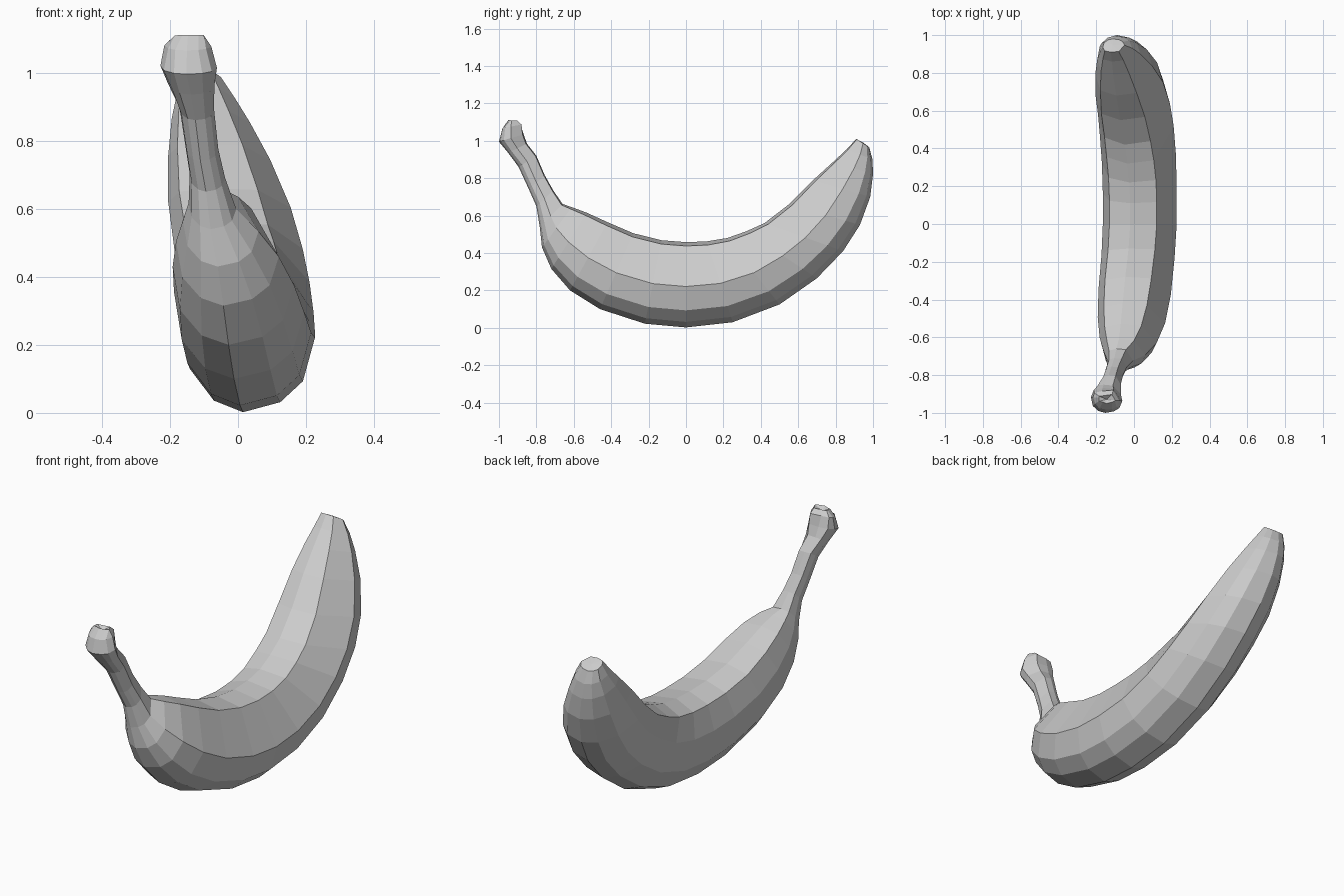
import bpy, bmesh, random

random.seed(4)

# Faceted cross-section: (across x, from outer curve to inner curve), both 0..1
PROFILE = [(.46, 0), (.74, .065), (.91, .2), (1, .48), (.73, .955),
           (.37, 1), (.09, .91), (0, .63), (.06, .28), (.24, .075)]

# Stations: outer y, outer z, inner y, inner z, x min, x max
BODY = [
    (.98, .965, .91, 1.01, -.165, -.05),
    (.997, .90, .86, .955, -.18, -.01),
    (1.0, .82, .79, .89, -.195, .035),
    (.985, .70, .68, .79, -.205, .095),
    (.93, .55, .55, .66, -.205, .155),
    (.84, .41, .42, .56, -.19, .19),
    (.70, .265, .32, .515, -.18, .21),
    (.50, .125, .22, .48, -.17, .222),
    (.25, .03, .11, .462, -.165, .226),
    (0, .002, 0, .458, -.165, .226),
    (-.22, .022, -.13, .468, -.172, .215),
    (-.46, .10, -.28, .505, -.188, .195),
    (-.62, .20, -.42, .565, -.192, .165),
    (-.72, .315, -.53, .615, -.182, .12),
    (-.77, .43, -.61, .645, -.162, .06),
    (-.782, .54, -.66, .662, -.145, -.005),
]
STEM = [
    (-.80, .65, -.71, .735, -.142, -.038),
    (-.84, .74, -.755, .815, -.155, -.058),
    (-.895, .86, -.80, .92, -.172, -.07),
    (-.955, .935, -.845, .985, -.205, -.07),
    (-1.0, .995, -.868, 1.035, -.228, -.062),
    (-.985, 1.065, -.88, 1.088, -.218, -.078),
    (-.95, 1.11, -.905, 1.108, -.19, -.095),
]


def add_ring(bm, station, jitter=0):
    oy, oz, iy, iz, x0, x1 = station
    ring = []
    for u, v in PROFILE:
        d = random.uniform(-jitter, jitter)
        ring.append(bm.verts.new((x0 + (x1 - x0) * u + d,
                                  oy + (iy - oy) * v + d,
                                  oz + (iz - oz) * v)))
    return ring


def close_end(bm, ring, offset):
    # Fan to a centre point, pushed slightly in or out
    centre = sum((v.co for v in ring), ring[0].co * 0) / len(ring)
    c = bm.verts.new((centre.x, centre.y, centre.z + offset))
    for i in range(len(ring)):
        bm.faces.new((ring[i], ring[(i + 1) % len(ring)], c))


bm = bmesh.new()

# Curved fruit body running into the stem and its knobbly cut end
rings = [add_ring(bm, s) for s in BODY]
rings += [add_ring(bm, s, .006 if i in (3, 5, 6) else 0) for i, s in enumerate(STEM)]
n = len(PROFILE)
for a, b in zip(rings, rings[1:]):
    for i in range(n):
        j = (i + 1) % n
        bm.faces.new((a[i], a[j], b[j], b[i]))

# Blossom tip and stem end caps
close_end(bm, rings[0], .004)
close_end(bm, rings[-1], -.02)
bmesh.ops.recalc_face_normals(bm, faces=bm.faces)

mesh = bpy.data.meshes.new("banana")
bm.to_mesh(mesh)
bm.free()
banana = bpy.data.objects.new("banana", mesh)
bpy.context.collection.objects.link(banana)
